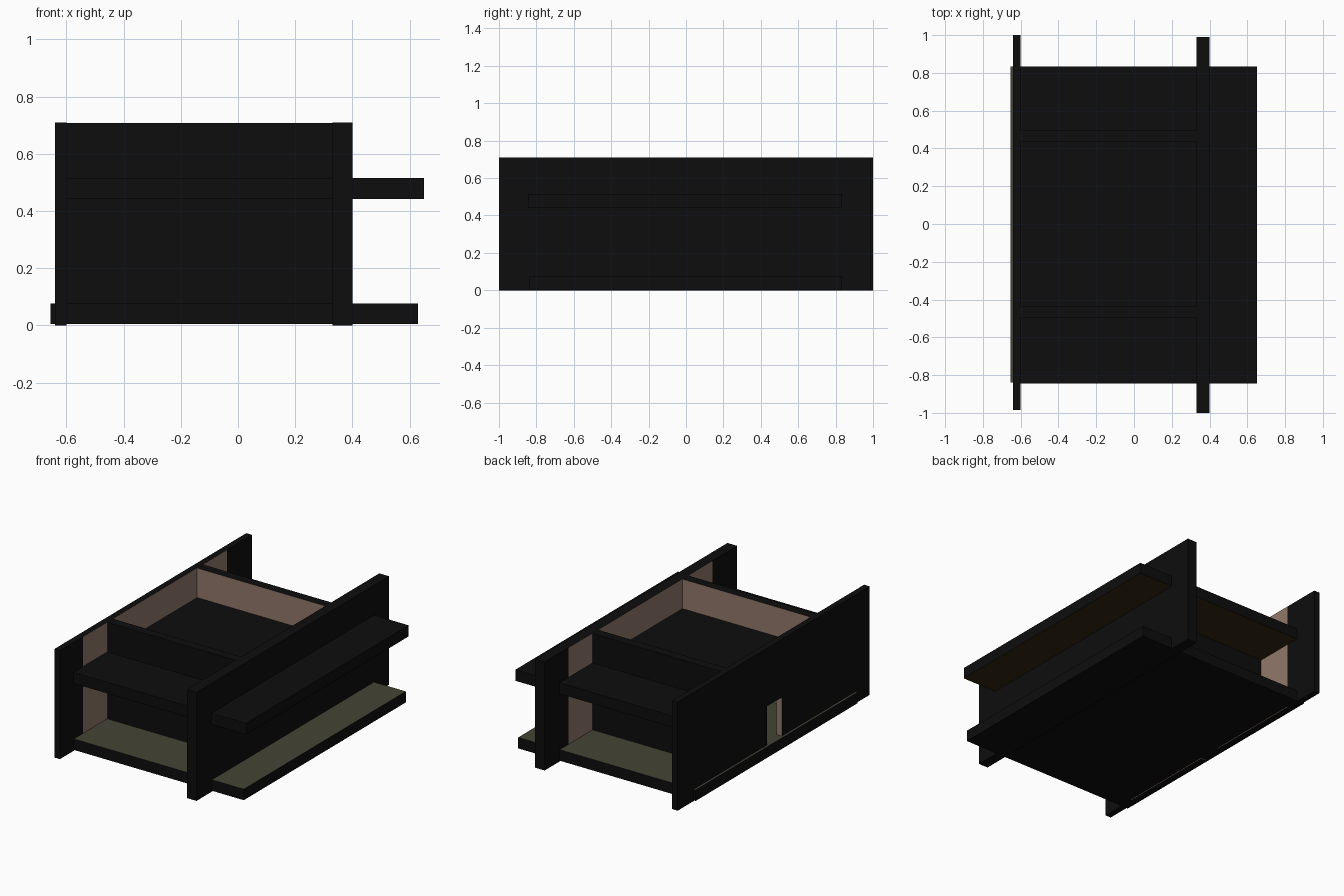
import bpy, bmesh
from mathutils import Vector

if "Cube" in bpy.data.objects:
    bpy.data.objects.remove(bpy.data.objects["Cube"])


def material(name, rgb):
    m = bpy.data.materials.new(name)
    m.diffuse_color = (*rgb, 1)
    m.use_nodes = True
    m.node_tree.nodes["Principled BSDF"].inputs["Base Color"].default_value = m.diffuse_color
    return m


BLACK = material("black", (0.004, 0.004, 0.004))
TAN = material("tan", (0.283, 0.188, 0.147))
OLIVE = material("olive_grey", (0.058, 0.058, 0.037))
BROWN = material("dark_brown", (0.032, 0.021, 0.006))


def extrude_wall(name, outline, x0, x1, accent, rule, cuts=()):
    """Extrude a (y, z) outline from x0 to x1; faces passing rule get the accent."""
    bm = bmesh.new()
    face = bm.faces.new([bm.verts.new((x0, y, z)) for y, z in outline])
    ext = bmesh.ops.extrude_face_region(bm, geom=[face])
    moved = [g for g in ext["geom"] if isinstance(g, bmesh.types.BMVert)]
    bmesh.ops.translate(bm, verts=moved, vec=(x1 - x0, 0, 0))
    for y in cuts:
        geom = bm.verts[:] + bm.edges[:] + bm.faces[:]
        bmesh.ops.bisect_plane(bm, geom=geom, plane_co=(0, y, 0), plane_no=(0, 1, 0))
    bmesh.ops.recalc_face_normals(bm, faces=bm.faces)
    bm.normal_update()
    for f in bm.faces:
        f.material_index = int(rule(f.normal, f.calc_center_bounds()))
    mesh = bpy.data.meshes.new(name)
    bm.to_mesh(mesh)
    bm.free()
    mesh.materials.append(BLACK)
    mesh.materials.append(accent)
    obj = bpy.data.objects.new(name, mesh)
    bpy.context.collection.objects.link(obj)
    return obj


def rect(y0, y1, z0, z1):
    return [(y0, z0), (y1, z0), (y1, z1), (y0, z1)]


TOP = 0.71
LINING = 0.745

# Long left wall with a doorway; tan lining on the inside and the door jambs
left_outline = [(-0.985, 0), (-0.077, 0), (-0.077, 0.33), (0.077, 0.33),
                (0.077, 0), (1.0, 0), (1.0, TOP), (-0.985, TOP)]
extrude_wall("left_wall", left_outline, -0.64, -0.60, TAN,
             lambda n, c: (n.x > 0.5 and abs(c.y) < LINING)
             or (abs(n.x) < 0.5 and abs(c.y) < 0.1 and 0.1 < c.z < 0.4),
             cuts=(-LINING, LINING))

# Long right wall
extrude_wall("right_wall", rect(-1.0, 0.99, 0, TOP), 0.33, 0.40, TAN,
             lambda n, c: n.x < -0.5 and abs(c.y) < LINING,
             cuts=(-LINING, LINING))

# Cross walls closing the room, lined on the inside
for name, side in (("front_cross_wall", -1), ("back_cross_wall", 1)):
    y0, y1 = sorted((side * 0.435, side * 0.495))
    extrude_wall(name, rect(y0, y1, 0.07, TOP - 0.002), -0.602, 0.332, TAN,
                 lambda n, c, s=side: n.y * s < -0.5)

# Floor slab with olive top, roof slab with brown underside
extrude_wall("floor_slab", rect(-0.84, 0.835, 0.005, 0.077), -0.655, 0.63, OLIVE,
             lambda n, c: n.z > 0.5)
extrude_wall("roof_slab", rect(-0.845, 0.835, 0.442, 0.515), -0.61, 0.65, BROWN,
             lambda n, c: n.z < -0.5)
